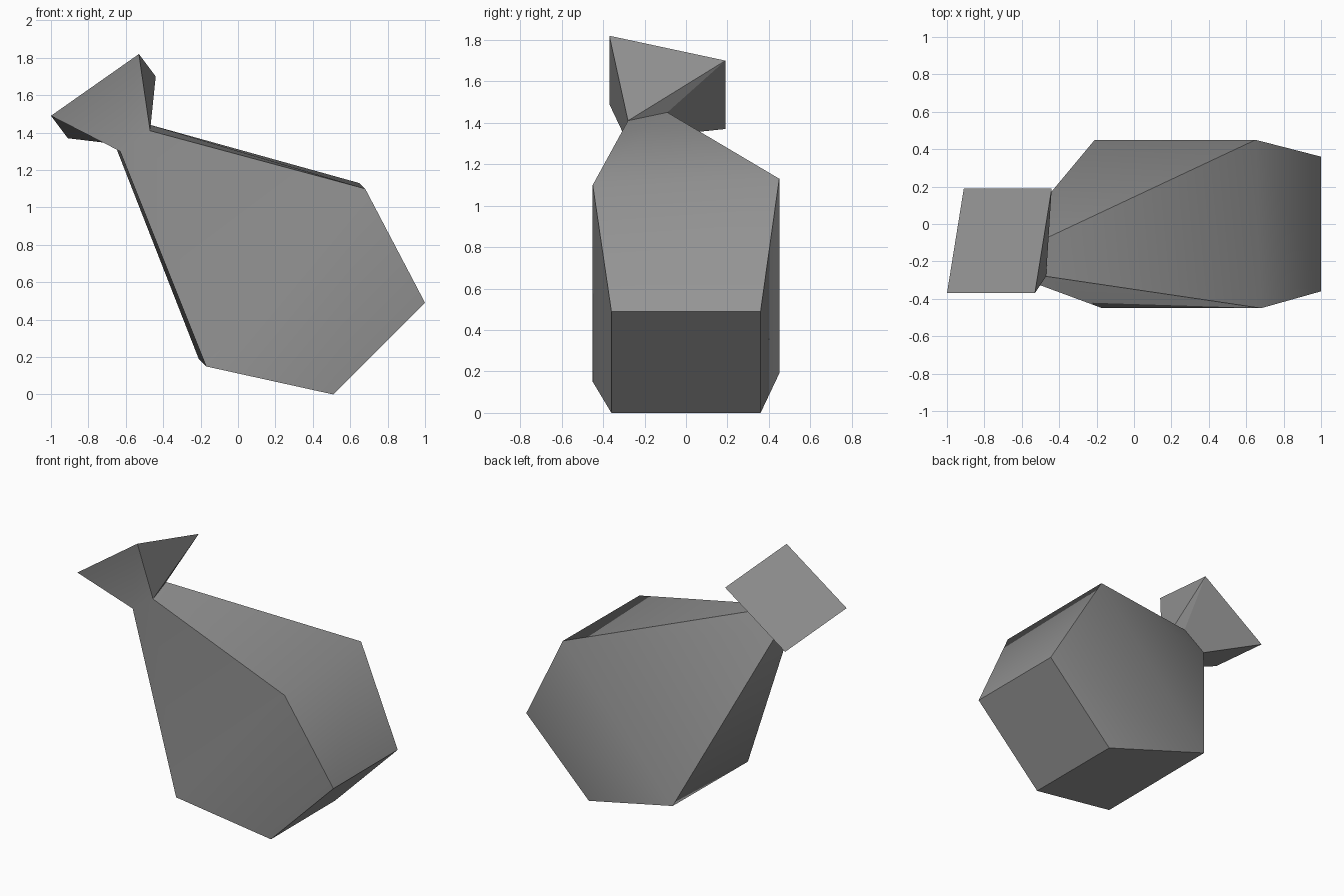
import bpy
import bmesh

cube = bpy.data.objects.get("Cube")
if cube:
    bpy.data.objects.remove(cube, do_unlink=True)

# One flat colour
grey = bpy.data.materials.new("plain_grey")
grey.use_nodes = True
colour = (0.3, 0.3, 0.3, 1.0)
grey.diffuse_color = colour
shader = grey.node_tree.nodes["Principled BSDF"]
shader.inputs["Base Color"].default_value = colour
shader.inputs["Roughness"].default_value = 0.8

# Four-cornered sections: upper front, upper back, lower back, lower front
foot = [(1, -.36, .49), (1, .36, .49), (.51, .36, 0), (.51, -.36, 0)]
belly = [(.68, -.45, 1.1), (.65, .45, 1.13), (-.21, .45, .19), (-.17, -.45, .15)]
neck = [(-.47, -.28, 1.41), (-.5, -.09, 1.45), (-.66, -.09, 1.34), (-.63, -.28, 1.3)]
rim = [(-.53, -.37, 1.82), (-.44, .19, 1.7), (-.91, .19, 1.37), (-1, -.37, 1.49)]

bm = bmesh.new()
rings = [[bm.verts.new(point) for point in section]
         for section in (foot, belly, neck, rim)]


def skin(lower, upper):
    """Join two sections with four side faces."""
    for i in range(len(lower)):
        j = (i + 1) % len(lower)
        bm.faces.new((lower[i], lower[j], upper[j], upper[i]))


for lower, upper in zip(rings, rings[1:]):
    skin(lower, upper)
bm.faces.new(rings[0][::-1])
bm.faces.new(rings[-1])

# Fold the upper side of the flare along its diagonal
flare_side = next(f for f in bm.faces
                  if {rings[2][0], rings[2][1], rings[3][0]} <= set(f.verts))
bmesh.utils.face_split(flare_side, rings[2][0], rings[3][1])
bmesh.ops.recalc_face_normals(bm, faces=bm.faces[:])

# Smooth around the belly and the front of the neck, crisp elsewhere
for face in bm.faces:
    face.smooth = True
front_neck = {rings[2][0], rings[2][3]}
for edge in bm.edges:
    ends = set(edge.verts)
    edge.smooth = ends <= set(rings[1]) or ends == front_neck

mesh = bpy.data.meshes.new("flared_vessel")
bm.to_mesh(mesh)
bm.free()
mesh.materials.append(grey)
vessel = bpy.data.objects.new("flared_vessel", mesh)
bpy.context.collection.objects.link(vessel)
